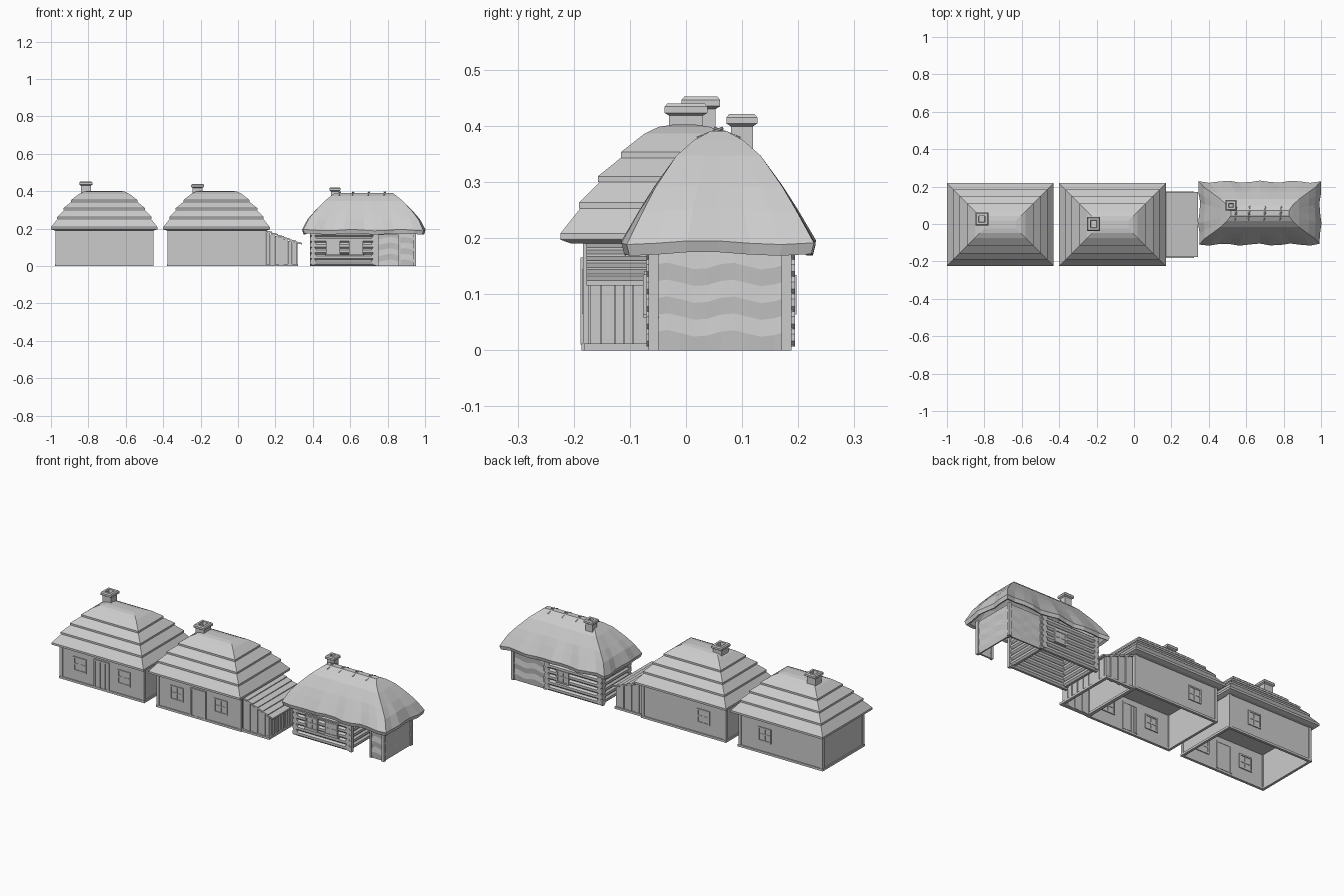
import bpy, bmesh, math, random
from mathutils import Vector, Matrix

if "Cube" in bpy.data.objects:
    bpy.data.objects.remove(bpy.data.objects["Cube"])
random.seed(4)

mat = bpy.data.materials.new("plain grey")
mat.diffuse_color = (0.6, 0.6, 0.6, 1)
mat.use_nodes = True
mat.node_tree.nodes["Principled BSDF"].inputs["Base Color"].default_value = mat.diffuse_color


def finish(name, bm, recalc=True):
    if recalc:
        bmesh.ops.recalc_face_normals(bm, faces=bm.faces)
    me = bpy.data.meshes.new(name)
    bm.to_mesh(me)
    bm.free()
    me.materials.append(mat)
    ob = bpy.data.objects.new(name, me)
    bpy.context.collection.objects.link(ob)
    return ob


def boxes(name, items):
    """One object from boxes given as x0,x1,y0,y1,z0,z1."""
    bm = bmesh.new()
    for x0, x1, y0, y1, z0, z1 in items:
        m = Matrix.Translation(((x0+x1)/2, (y0+y1)/2, (z0+z1)/2)) @ Matrix.Diagonal((x1-x0, y1-y0, z1-z0, 1))
        bmesh.ops.create_cube(bm, size=1, matrix=m)
    return finish(name, bm)


def ring_boxes(x0, x1, y0, y1, z0, z1, t):
    return [(x0, x1, y0, y0+t, z0, z1), (x0, x1, y1-t, y1, z0, z1),
            (x0, x0+t, y0+t, y1-t, z0, z1), (x1-t, x1, y0+t, y1-t, z0, z1)]


def loft(name, rings):
    """Skin closed rings of equal point count and cap both ends."""
    bm = bmesh.new()
    vs = [[bm.verts.new(p) for p in r] for r in rings]
    n = len(vs[0])
    for a, b in zip(vs, vs[1:]):
        for i in range(n):
            bm.faces.new((a[i], a[(i+1) % n], b[(i+1) % n], b[i]))
    bm.faces.new(vs[0][::-1])
    bm.faces.new(vs[-1])
    return finish(name, bm)


def window(name, x, y, z0, z1, w, t=0.008):
    """Four-pane window in a wall parallel to x, visible on both sides."""
    h, m, zm = w/2, 0.004, (z0+z1)/2
    d = 0.009
    boxes(name, [(x-h, x+h, y-d, y+d, z0, z0+t), (x-h, x+h, y-d, y+d, z1-t, z1),
                 (x-h, x-h+t, y-d, y+d, z0, z1), (x+h-t, x+h, y-d, y+d, z0, z1),
                 (x-m, x+m, y-d+.002, y+d-.002, z0, z1), (x-h, x+h, y-d+.002, y+d-.002, zm-m, zm+m),
                 (x-h+t, x+h-t, y-d+.004, y+d-.004, z0+t, z1-t)])


def chimney(name, x0, x1, y0, y1, z0, z1):
    s = ring_boxes(x0, x1, y0, y1, z0, z1-.015, .012)
    boxes(name + "_shaft", s)
    e = .008

    def r(o, z):
        return [(x0-o, y0-o, z), (x1+o, y0-o, z), (x1+o, y1+o, z), (x0-o, y1+o, z)]
    loft(name + "_cap", [r(-.012, z1-.022), r(0, z1-.022), r(e, z1-.017), r(e, z1-.006),
                         r(e-.005, z1), r(-.009, z1), r(-.012, z1-.02)])


def plastered_house(tag, cx, back_dx):
    hx, hy = .258, .18
    x0, x1 = cx-hx, cx+hx
    boxes(tag + "_walls", ring_boxes(x0, x1, -hy, hy, 0, .2, .008))
    boxes(tag + "_plinth", ring_boxes(x0-.006, x1+.006, -hy-.006, hy+.006, 0, .012, .014))
    # corner posts
    boxes(tag + "_corner_posts", [(cx+s*(hx-.004)-.008, cx+s*(hx-.004)+.008, t*(hy-.004)-.008, t*(hy-.004)+.008, .012, .2)
                                  for s in (-1, 1) for t in (-1, 1)])
    # windows
    for k, dx in (("left", -.138), ("right", .135)):
        window(f"{tag}_{k}_window", cx+dx, -hy+.004, .065, .145, .08)
    window(tag + "_back_window", cx+back_dx, hy-.004, .065, .145, .08)
    # planked door with frame
    a, b, y = cx-.05, cx+.045, -hy
    planks = [(a+.009+i*.0155, a+.009+i*.0155+.0145, y-.003-.002*(i % 2), y+.01, .012, .157) for i in range(5)]
    boxes(tag + "_door", planks)
    boxes(tag + "_door_frame", [(a, a+.009, y-.008, y+.012, .01, .165), (b-.009, b, y-.008, y+.012, .01, .165),
                                (a, b, y-.008, y+.012, .157, .165)])
    # four-tier hipped thatch: inset, height
    prof = [(.02, .19), (0, .197), (0, .208), (.04, .258), (.033, .253), (.033, .263), (.075, .305), (.067, .3),
            (.067, .31), (.113, .347), (.108, .343), (.108, .353), (.15, .386), (.175, .398), (.2, .402)]
    loft(tag + "_tiered_roof", [[(cx+s*(.285-i), t*(.221-i)-.003, z) for s, t in ((-1, -1), (1, -1), (1, 1), (-1, 1))]
                                for i, z in prof])


plastered_house("left_house", -.715, .1)
plastered_house("middle_house", -.115, -.12)
chimney("left_chimney", -.84, -.787, 0, .053, .37, .452)
chimney("middle_chimney", -.242, -.19, -.03, .03, .37, .44)

# lean-to beside the middle house
slope = lambda x: .188 - (x-.145)*.37
rows = 6
bm = bmesh.new()
for i in range(rows):
    xa, xb = .145+i*.19/rows, .145+(i+1)*.19/rows+.006
    pts = [(xa, slope(xa)-.004), (xb, slope(xb)), (xb, slope(xb)+.009), (xa, slope(xa)+.004)]
    f = [bm.verts.new((x, -.177, z)) for x, z in pts]
    g = [bm.verts.new((x, .172, z)) for x, z in pts]
    bm.faces.new(f)
    bm.faces.new(g[::-1])
    for k in range(4):
        bm.faces.new((f[k], g[k], g[(k+1) % 4], f[(k+1) % 4]))
finish("lean_to_roof_planks", bm)
boards = []
for y in (-.17, .158):
    for i in range(7):
        x = .15+i*.0235
        o = .004*(i % 2)
        boards.append((x, x+.0215, y-o, y+.008+o, .0, slope(x+.02)))
y = -.168
while y < .16:
    w = random.uniform(.014, .026)
    o = random.choice((0, .004))
    boards.append((.306, .314+o, y, min(y+w, .166), 0, .125))
    y += w+.001
boxes("lean_to_boards", boards)
boxes("lean_to_base", ring_boxes(.14, .322, -.182, .174, 0, .012, .014))

# log room of the right cottage
X0, XM, X1, Y0, Y1 = .402, .735, .948, -.058, .182
bm = bmesh.new()


def log(a, b, r):
    a, b = Vector(a), Vector(b)
    m = Matrix.Translation((a+b)/2) @ (b-a).to_track_quat('Z', 'Y').to_matrix().to_4x4()
    bmesh.ops.create_cone(bm, cap_ends=True, segments=8, radius1=r, radius2=r, depth=(b-a).length,
                          matrix=m @ Matrix.Rotation(math.pi/8, 4, 'Z'))


for i in range(6):
    z = .0165+i*.031
    for yy in (Y0+.005, Y1-.005):
        log((X0-.016, yy, z), (XM+.004, yy, z), .0168)
    for xx in (X0, XM-.005):
        log((xx, Y0-.012, z+.006), (xx, Y1+.012, z+.006), .0168)
finish("log_walls", bm)
for k, x in (("left", .508), ("right", .631)):
    window(f"cottage_{k}_window", x, Y0-.01, .064, .134, .075)
window("cottage_back_window", .63, Y1+.006, .064, .134, .075)
boxes("cottage_window_sills", [(.465, .675, Y0-.019, Y0, .058, .065), (.465, .675, Y0-.017, Y0, .134, .141)])


def wattle(name, a, b, n):
    """Woven wall: wavy bands alternately pushed in and out."""
    a, b, nv = Vector(a), Vector(b), Vector(n)
    bm = bmesh.new()
    cols = max(3, round((b-a).length/.025))
    g = []
    for r in range(7):
        g.append([])
        for c in range(cols+1):
            p = a.lerp(b, c/cols) + nv*(.004*(r % 2))
            p.z = r*.03 + (.006*math.sin(c*1.3+.4) if 0 < r < 6 else 0)
            g[-1].append(bm.verts.new(p))
    for r in range(6):
        for c in range(cols):
            bm.faces.new((g[r][c], g[r][c+1], g[r+1][c+1], g[r+1][c]))
    ob = finish(name, bm, False)
    md = ob.modifiers.new("thickness", 'SOLIDIFY')
    md.thickness, md.offset = .008, 0


wattle("barn_end_wall", (X1-.006, Y0, 0), (X1-.006, Y1, 0), (1, 0, 0))
wattle("barn_back_wall", (X1, Y1-.006, 0), (XM, Y1-.006, 0), (0, 1, 0))
wattle("barn_front_panel", (.865, Y0+.006, 0), (X1, Y0+.006, 0), (0, -1, 0))
boxes("barn_posts", [(x-.008, x+.008, y-.009, y+.009, 0, .185)
                     for x in (XM+.008, X1-.003) for y in (Y0, Y1-.003)] + [(.858, .87, Y0-.004, Y0+.012, 0, .185)])
boxes("barn_lintel", [(XM, X1, Y0-.006, Y0+.01, .165, .182)])

# curved cottage thatch, hollow below, with a ragged eave
CX, CY, NX, NY = .6725, .058, 12, 6
levels = [(.15, .012, .372), (.2, .065, .335), (.255, .11, .275), (.305, .15, .178), (.318, .163, .172), (.324, .168, .192),
          (.296, .137, .25), (.262, .113, .292), (.21, .075, .347), (.176, .043, .375), (.16, .02, .387), (.155, .015, .391)]
rings = []
for hx, hy, z in levels:
    per = [(-1+2*i/NX, -1) for i in range(NX)] + [(1, -1+2*i/NY) for i in range(NY)]
    per += [(-u, -v) for u, v in per]
    k = max(0, min(1, (.32-z)/.12))
    ring = []
    for j, (u, v) in enumerate(per):
        wob = k*.006*math.sin(j*1.9)
        sag = k*.006*math.cos(j*1.3)
        ring.append((CX+u*(hx+(wob if abs(u) == 1 else 0)), CY+v*(hy+(wob if abs(v) == 1 else 0)), z+sag*.6))
    rings.append(ring)
loft("cottage_thatch", rings)
# ridge sticks
bm = bmesh.new()
for x in (.545, .615, .7, .785):
    for s in (-1, 1):
        log((x-.004*s, CY-s*.008, .396), (x+.004*s, CY+s*.038, .378), .003)
finish("ridge_sticks", bm)
chimney("cottage_chimney", .497, .54, .08, .119, .33, .421)
